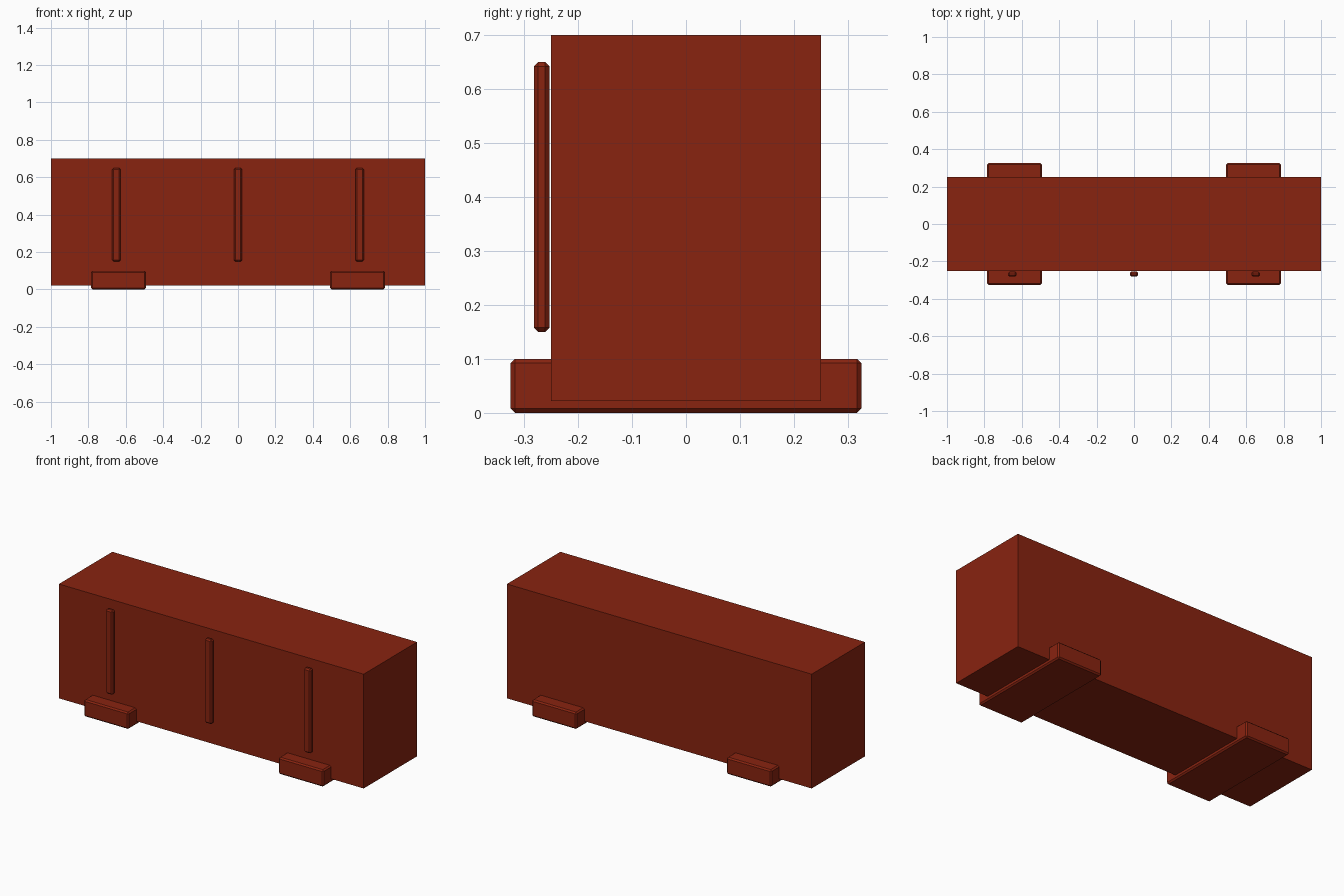
import bpy

if "Cube" in bpy.data.objects:
    bpy.data.objects.remove(bpy.data.objects["Cube"])

red = bpy.data.materials.new("container_red")
red.diffuse_color = (0.25, 0.017, 0.005, 1)
red.use_nodes = True
red.node_tree.nodes["Principled BSDF"].inputs["Base Color"].default_value = red.diffuse_color


def box(name, lo, hi, bevel=0.0):
    """Box between two corners, with an optional single-step chamfer."""
    bpy.ops.mesh.primitive_cube_add(size=1, location=[(a + b) / 2 for a, b in zip(lo, hi)])
    ob = bpy.context.object
    ob.name = name
    ob.scale = [b - a for a, b in zip(lo, hi)]
    bpy.ops.object.transform_apply(location=False, rotation=False, scale=True)
    ob.data.materials.append(red)
    if bevel:
        mod = ob.modifiers.new("chamfer", 'BEVEL')
        mod.width = bevel
        mod.segments = 1
    return ob


# Main container body
box("body", (-1, -0.25, 0.022), (1, 0.25, 0.7))

# Skid feet running under the body, front to back
for side, x in (("left", -0.639), ("right", 0.639)):
    box(f"foot_{side}", (x - 0.147, -0.325, 0), (x + 0.147, 0.325, 0.1), 0.008)

# Upright ribs just off the front face
for label, x in (("left", -0.65), ("middle", 0), ("right", 0.65)):
    box(f"rib_{label}", (x - 0.0225, -0.282, 0.15), (x + 0.0225, -0.253, 0.65), 0.008)
